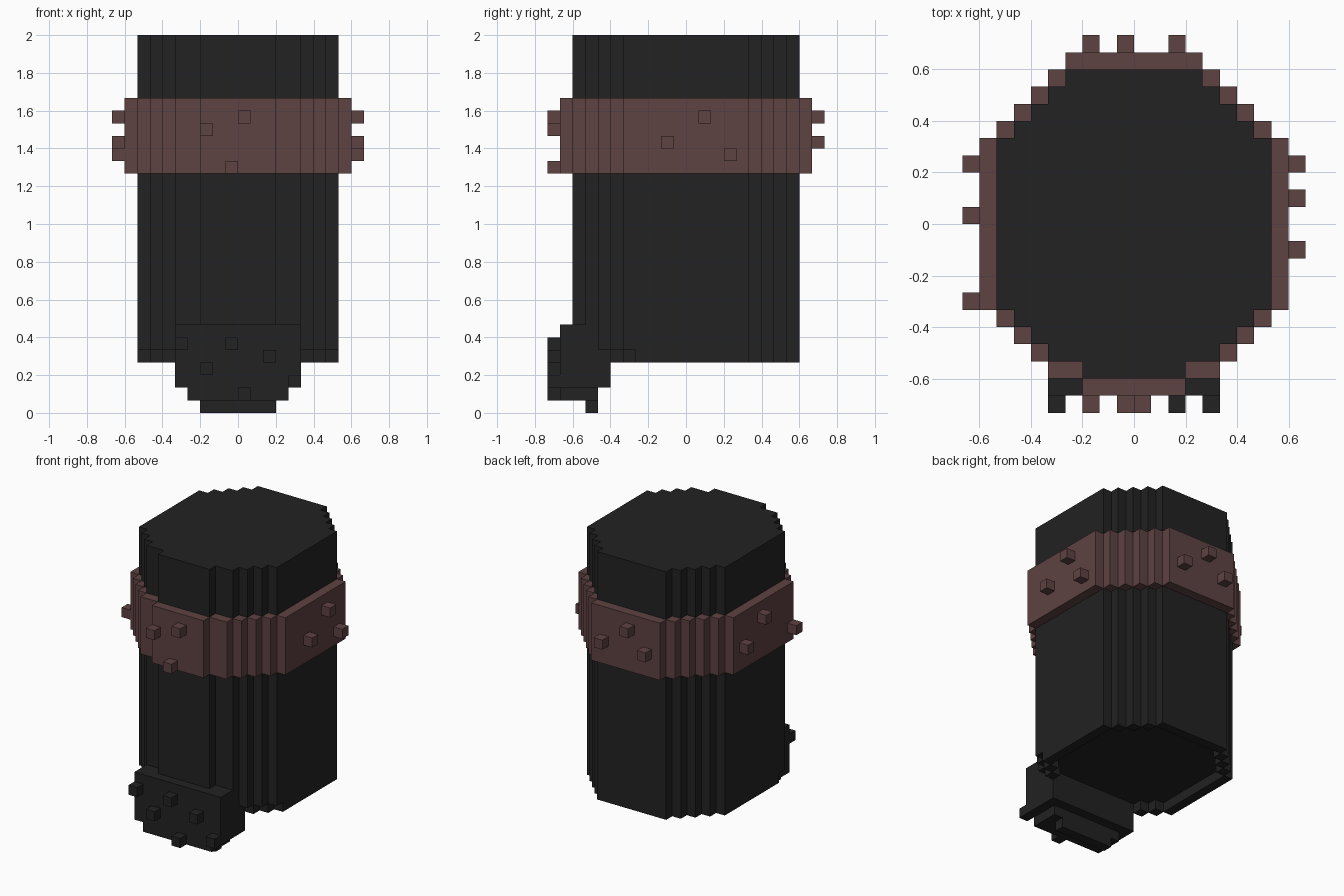
import bpy, bmesh

if "Cube" in bpy.data.objects:
    bpy.data.objects.remove(bpy.data.objects["Cube"])

U = 1 / 15  # one block


def material(name, rgb):
    m = bpy.data.materials.new(name)
    m.diffuse_color = (*rgb, 1)
    m.use_nodes = True
    m.node_tree.nodes["Principled BSDF"].inputs["Base Color"].default_value = m.diffuse_color
    return m


DARK = material("charcoal", (0.016, 0.016, 0.016))
BROWN = material("dull_red_brown", (0.112, 0.054, 0.054))


def finish(name, bm, mat):
    bmesh.ops.recalc_face_normals(bm, faces=bm.faces)
    me = bpy.data.meshes.new(name)
    bm.to_mesh(me)
    bm.free()
    me.materials.append(mat)
    ob = bpy.data.objects.new(name, me)
    bpy.context.collection.objects.link(ob)
    return ob


def side(rows, y):
    """Stepped right-hand outline: rows of (half width, depth) from y backwards."""
    pts = []
    for half, depth in rows:
        pts += [(half, y), (half, y + depth)]
        y += depth
    return pts


def mirror(pts):
    return [(-x, y) for x, y in reversed(pts)]


def prism(name, pts, z0, z1, mat):
    bm = bmesh.new()
    face = bm.faces.new([bm.verts.new((x * U, y * U, z0 * U)) for x, y in pts])
    new = bmesh.ops.extrude_face_region(bm, geom=[face])["geom"]
    bmesh.ops.translate(bm, vec=(0, 0, (z1 - z0) * U),
                        verts=[v for v in new if isinstance(v, bmesh.types.BMVert)])
    return finish(name, bm, mat)


def studs(name, cells, mat):
    bm = bmesh.new()
    for cell in cells:
        vs = bmesh.ops.create_cube(bm, size=U)["verts"]
        bmesh.ops.translate(bm, vec=[(c + 0.5) * U for c in cell], verts=vs)
    return finish(name, bm, mat)


# Main column
outline = side([(3, 1), (5, 1), (6, 1), (7, 1), (8, 10),
                (7, 1), (6, 1), (5, 1), (4, 1)], -9)
prism("body", outline + mirror(outline), 5, 30, DARK)

# Rim under the column, open towards the front block
outer = side([(6, 1), (7, 1), (8, 9), (7, 1), (6, 1), (5, 1), (4, 1)], -6)
inner = side([(5, 1), (6, 1), (7, 9), (6, 1), (5, 1), (4, 1)], -6)
prism("bottom_rim", outer + mirror(outer) + mirror(inner)[::-1] + inner[::-1],
      4, 5, DARK)

# Band around the column
outline = side([(3, 1), (5, 1), (6, 1), (7, 1), (8, 1), (9, 10),
                (8, 1), (7, 1), (6, 1), (5, 1), (4, 1)], -10)
prism("band", outline + mirror(outline), 19, 25, BROWN)

# Front block, stepping inwards towards the ground
for name, half, y0, y1, z0, z1 in (
        ("front_block_top", 5, -10, -8, 4, 7),
        ("front_block_back", 5, -8, -6, 4, 5),
        ("front_block", 5, -10, -6, 2, 4),
        ("front_block_lower", 4, -10, -7, 1, 2),
        ("front_block_foot", 3, -8, -7, 0, 1)):
    right = side([(half, y1 - y0)], y0)
    prism(name, right + mirror(right), z0, z1, DARK)

# Studs
studs("band_studs",
      [(x, -11, z) for x, z in ((-3, 22), (0, 23), (-1, 19))]
      + [(x, 10, z) for x, z in ((2, 21), (-1, 23), (-3, 21))]
      + [(9, y, z) for y, z in ((1, 23), (-2, 21), (3, 20))]
      + [(-10, y, z) for y, z in ((3, 21), (0, 23), (-5, 20))], BROWN)
studs("front_block_studs",
      [(x, -11, z) for x, z in ((-5, 5), (-1, 5), (2, 4), (-3, 3), (4, 2), (0, 1))],
      DARK)
